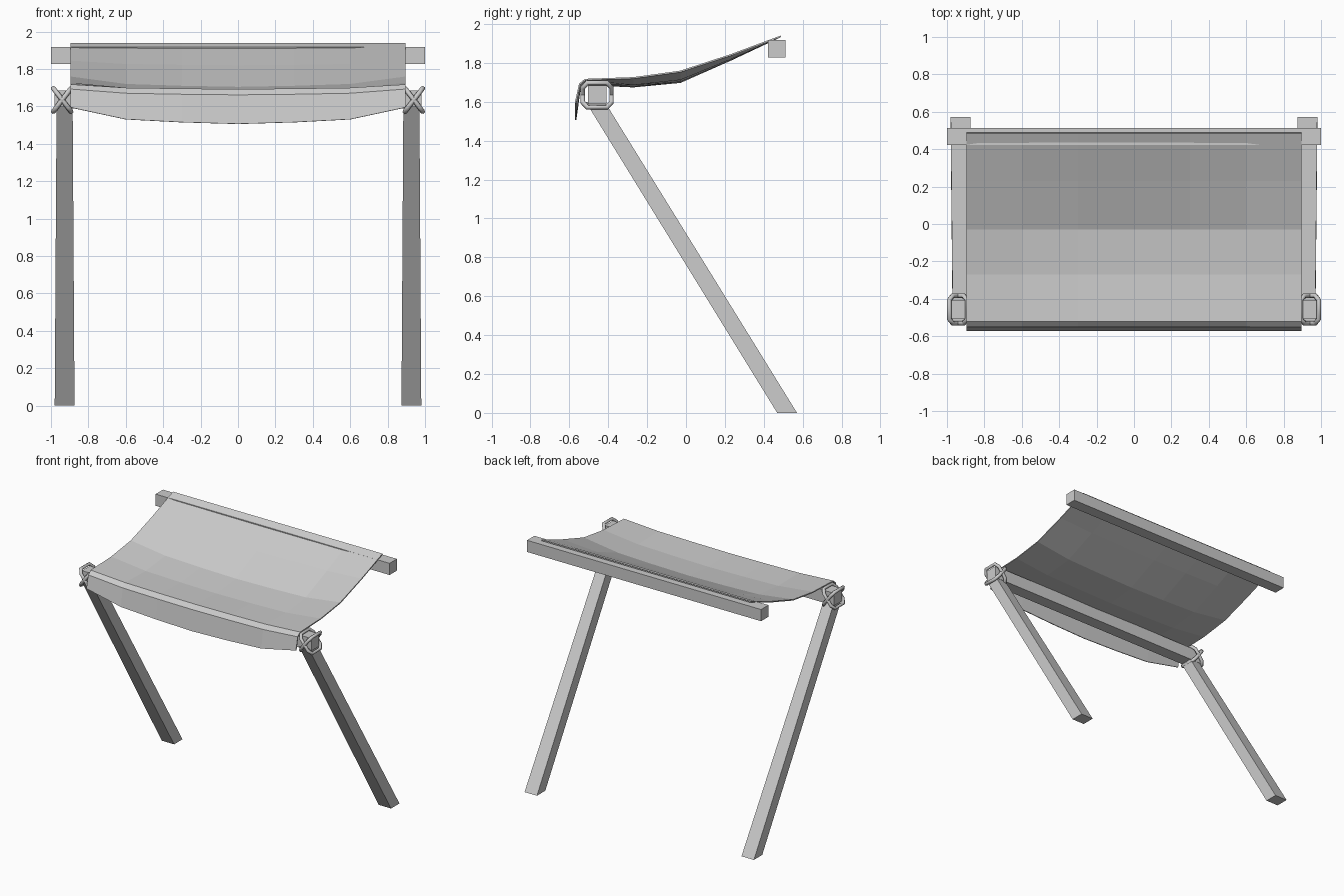
import bpy
import bmesh
from mathutils import Vector

if "Cube" in bpy.data.objects:
    bpy.data.objects.remove(bpy.data.objects["Cube"])

GREY = (0.6, 0.6, 0.6, 1.0)
mat = bpy.data.materials.new("plain grey")
mat.use_nodes = True
mat.diffuse_color = GREY
mat.node_tree.nodes["Principled BSDF"].inputs["Base Color"].default_value = GREY


def add_object(name, data):
    obj = bpy.data.objects.new(name, data)
    bpy.context.collection.objects.link(obj)
    data.materials.append(mat)
    return obj


def mesh_object(name, bm):
    bmesh.ops.recalc_face_normals(bm, faces=bm.faces)
    mesh = bpy.data.meshes.new(name)
    bm.to_mesh(mesh)
    bm.free()
    return add_object(name, mesh)


def bar(name, start, end):
    """Four-sided bar between two rectangles, each (centre, half side u, half side v)."""
    bm = bmesh.new()
    rings = []
    for centre, u, v in (start, end):
        c, u, v = Vector(centre), Vector(u), Vector(v)
        rings.append([bm.verts.new(c + a * u + b * v)
                      for a, b in ((-1, -1), (1, -1), (1, 1), (-1, 1))])
    for i in range(4):
        j = (i + 1) % 4
        bm.faces.new((rings[0][i], rings[0][j], rings[1][j], rings[1][i]))
    for ring in rings:
        bm.faces.new(ring)
    return mesh_object(name, bm)


def beam(name, half_length, y, z, half):
    sections = [((x, y, z), (0, half, 0), (0, 0, half))
                for x in (-half_length, half_length)]
    return bar(name, *sections)


# Horizontal beams
beam("back_beam", 1.0, 0.467, 1.872, 0.045)
beam("front_beam", 0.98, -0.457, 1.637, 0.048)


# Lashing loop wrapped diagonally around a joint
def lashing(name, x, lean):
    curve = bpy.data.curves.new(name, "CURVE")
    curve.dimensions = "3D"
    curve.bevel_depth = 0.013
    curve.bevel_resolution = 1
    outline = [(-0.074, -0.6), (-0.05, -1), (0.05, -1), (0.074, -0.6),
               (0.074, 0.6), (0.05, 1), (-0.05, 1), (-0.074, 0.6)]
    spline = curve.splines.new("POLY")
    spline.points.add(len(outline) - 1)
    for point, (y, t) in zip(spline.points, outline):
        point.co = (x + lean * t * 0.048, -0.457 + y, 1.635 + t * 0.063, 1)
    spline.use_cyclic_u = True
    return add_object(name, curve)


# Slanted legs and their crossed lashings on both sides
for side, s in (("left", 1), ("right", -1)):
    bar(side + "_leg",
        ((s * 0.927, 0.52, 0), (0.053, 0, 0), (0, 0.051, 0)),
        ((s * 0.927, -0.467, 1.6), (0.043, 0, 0), (0, 0.049, 0)))
    lashing(side + "_lashing_out", s * 0.94, 1)
    lashing(side + "_lashing_in", s * 0.94, -1)

# Sagging cloth: rows of (y, height at the sides, height in the middle)
rows = [(0.485, 1.94, 1.94), (0.23, 1.845, 1.82), (-0.03, 1.76, 1.705),
        (-0.27, 1.727, 1.682), (-0.52, 1.718, 1.693), (-0.55, 1.693, 1.662),
        (-0.572, 1.595, 1.507)]
columns = [(-0.895, 0), (-0.6, 0.72), (-0.3, 0.9), (0, 1),
           (0.3, 0.9), (0.6, 0.72), (0.895, 0)]
bm = bmesh.new()
grid = [[bm.verts.new((x, y, side_z + (mid_z - side_z) * sag)) for x, sag in columns]
        for y, side_z, mid_z in rows]
for upper, lower in zip(grid, grid[1:]):
    for i in range(len(columns) - 1):
        bm.faces.new((upper[i], lower[i], lower[i + 1], upper[i + 1]))
cloth = mesh_object("cloth_canopy", bm)
if cloth.data.polygons[0].normal.z < 0:
    cloth.data.flip_normals()
thickness = cloth.modifiers.new("thickness", "SOLIDIFY")
thickness.thickness = 0.008
thickness.offset = -1
